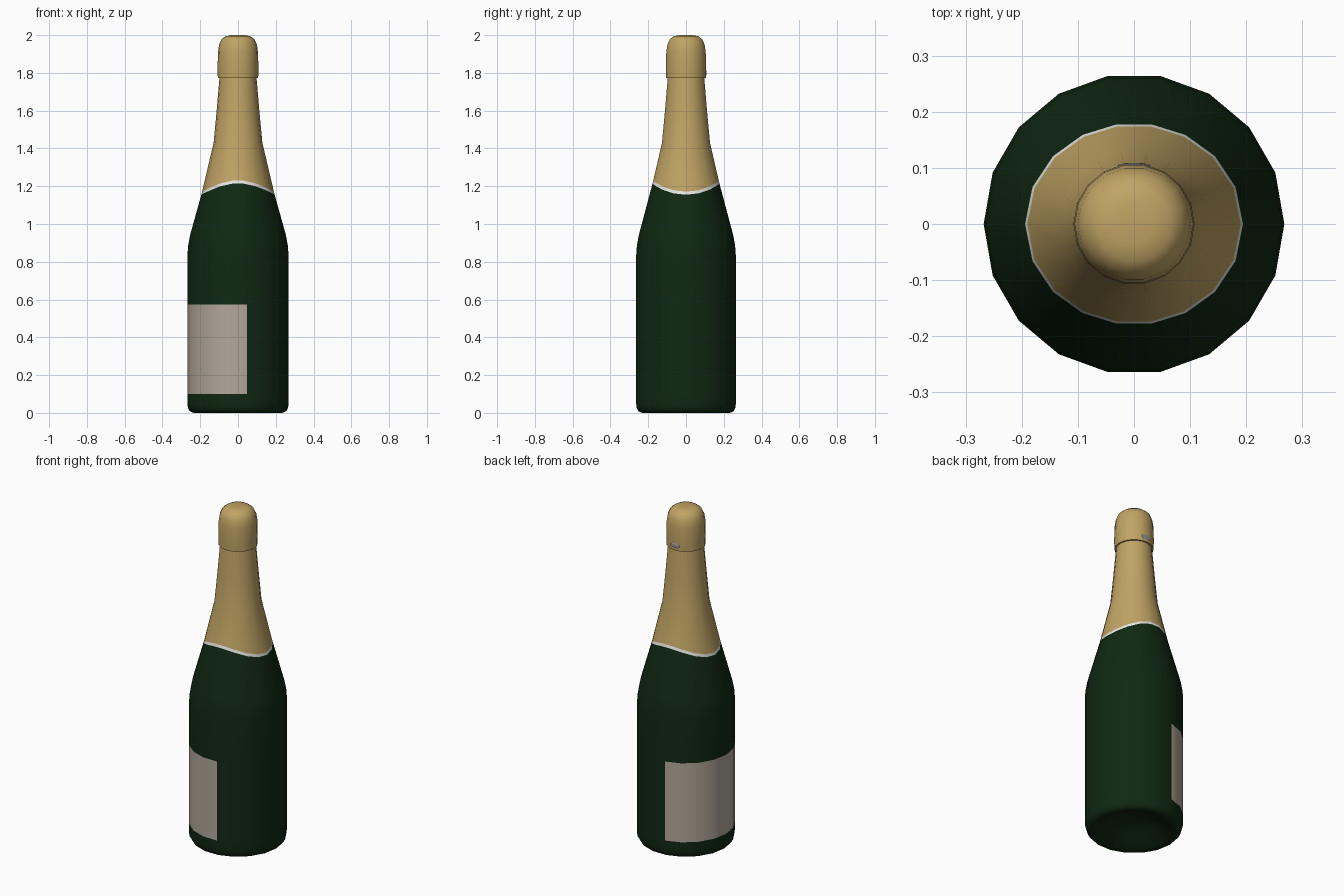
import bpy, bmesh, math

if "Cube" in bpy.data.objects:
    bpy.data.objects.remove(bpy.data.objects["Cube"])

SIDES = 18


def material(name, rgb):
    m = bpy.data.materials.new(name)
    m.diffuse_color = (*rgb, 1)
    m.use_nodes = True
    m.node_tree.nodes["Principled BSDF"].inputs["Base Color"].default_value = m.diffuse_color
    return m


GREEN = material("dark green glass", (0.005, 0.021, 0.006))
GOLD = material("gold foil", (0.53, 0.37, 0.13))
CREAM = material("label paper", (0.445, 0.392, 0.323))
WHITE = material("foil edge", (0.8, 0.8, 0.77))
GREY = material("wire grey", (0.3, 0.3, 0.3))


def lathe(name, profile, mats, pick=None):
    """Turn (radius, height, wave) points round z; pick(side, row) gives the material."""
    bm = bmesh.new()
    rings = []
    for r, z, w in profile:
        ring = []
        for i in range(SIDES):
            a = 2 * math.pi * i / SIDES
            dz = -w * math.cos(2 * a)
            rr = r - 0.24 * dz          # keep wavy edges on the sloping shoulder
            ring.append(bm.verts.new((rr * math.cos(a), rr * math.sin(a), z + dz)))
        rings.append(ring)
    for row in range(len(rings) - 1):
        lo, hi = rings[row], rings[row + 1]
        for i in range(SIDES):
            j = (i + 1) % SIDES
            f = bm.faces.new((lo[i], lo[j], hi[j], hi[i]))
            if pick:
                f.material_index = pick(i, row)
    bmesh.ops.remove_doubles(bm, verts=bm.verts, dist=1e-5)
    me = bpy.data.meshes.new(name)
    bm.to_mesh(me)
    bm.free()
    for m in mats:
        me.materials.append(m)
    return finish(bpy.data.objects.new(name, me), True)


def finish(ob, link=False):
    if link:
        bpy.context.collection.objects.link(ob)
    bpy.ops.object.select_all(action='DESELECT')
    ob.select_set(True)
    bpy.context.view_layer.objects.active = ob
    bpy.ops.object.shade_smooth_by_angle(angle=math.radians(40))
    return ob


# Glass body with hollow base; the label covers half of the side
body = [(0, 0.085, 0), (0.07, 0.08, 0), (0.13, 0.055, 0), (0.21, 0.005, 0),
        (0.235, 0.0, 0), (0.255, 0.008, 0), (0.265, 0.025, 0), (0.268, 0.05, 0),
        (0.268, 0.1, 0), (0.268, 0.575, 0), (0.268, 0.83, 0), (0.264, 0.885, 0),
        (0.254, 0.94, 0), (0.187, 1.185, 0.03)]
lathe("bottle_body", body, [GREEN, CREAM],
      lambda i, row: 1 if row == 8 and 5 <= i <= 13 else 0)

# Wavy white edge and the foil on the neck
lathe("foil_edge", [(0.187, 1.185, 0.03), (0.183, 1.201, 0.03)], [WHITE])
lathe("neck_foil", [(0.183, 1.201, 0.03), (0.129, 1.43, 0), (0.113, 1.6, 0),
                    (0.098, 1.775, 0)], [GOLD])

# Cork cap
lathe("cork_cap", [(0.09, 1.772, 0), (0.107, 1.772, 0), (0.108, 1.83, 0),
                   (0.106, 1.91, 0), (0.1, 1.95, 0), (0.087, 1.978, 0),
                   (0.066, 1.994, 0), (0.035, 2.0, 0), (0, 2.0, 0)], [GOLD])

# Wire end showing at the back of the cap
bpy.ops.mesh.primitive_uv_sphere_add(segments=12, ring_count=8, radius=1,
                                     location=(0, 0.104, 1.8))
wire = bpy.context.object
wire.name = "wire_end"
wire.scale = (0.03, 0.005, 0.016)
wire.data.materials.append(GREY)
finish(wire)
